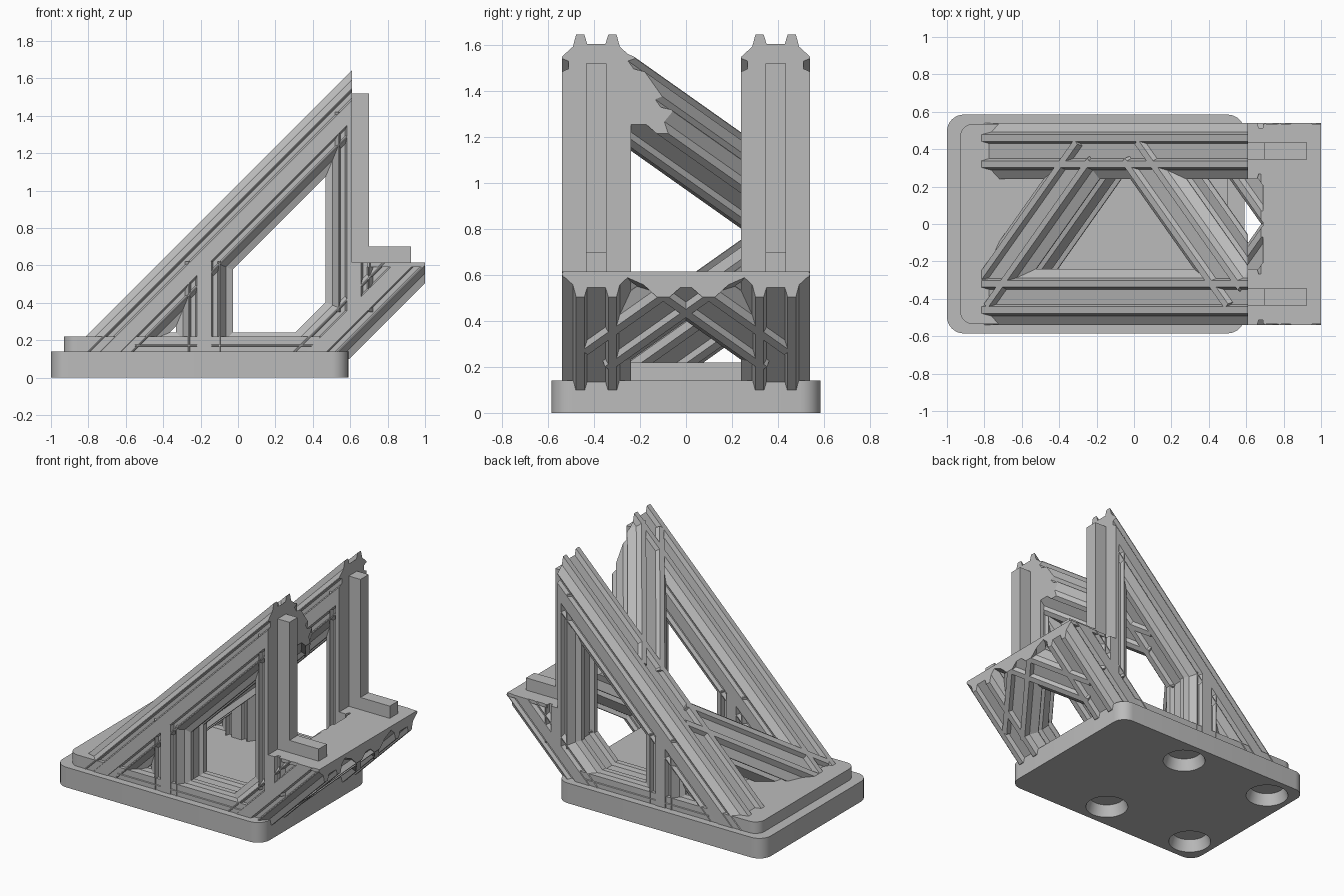
import bpy
import bmesh
from mathutils import Vector

if "Cube" in bpy.data.objects:
    bpy.data.objects.remove(bpy.data.objects["Cube"], do_unlink=True)

grey = bpy.data.materials.new("plain grey")
grey.use_nodes = True
grey.diffuse_color = (0.5, 0.5, 0.5, 1)
grey.node_tree.nodes["Principled BSDF"].inputs["Base Color"].default_value = (0.5, 0.5, 0.5, 1)

# Strut cross-section: two ridges on top and bottom, two grooves on each side
QUARTER = [(0.04, 0.124), (0.052, 0.152), (0.088, 0.152), (0.102, 0.115), (0.15, 0.084),
           (0.15, 0.079), (0.122, 0.071), (0.122, 0.047), (0.15, 0.038)]
RIGHT = QUARTER + [(u, -v) for u, v in reversed(QUARTER)]
PROFILE = RIGHT + [(-u, v) for u, v in reversed(RIGHT)]

UP = Vector((-1, 0, 1)).normalized()    # normal of the sloping frames
SIDE = 0.39                             # distance of the side frames from the middle
FLOOR = ((0, 0, 0.1), (0, 0, -1))       # clip planes: point, direction removed
WALL = ((0.61, 0, 0), (1, 0, 0))
SHELF = ((0, 0, 0.615), (0, 0, 1))
END = ((1, 0, 0), (1, 0, 0))


def finish(name, bm):
    bmesh.ops.recalc_face_normals(bm, faces=bm.faces[:])
    mesh = bpy.data.meshes.new(name)
    bm.to_mesh(mesh)
    bm.free()
    mesh.materials.append(grey)
    obj = bpy.data.objects.new(name, mesh)
    bpy.context.collection.objects.link(obj)
    return obj


def strut(name, start, end, normal, clips=()):
    start, end, normal = Vector(start), Vector(end), Vector(normal)
    across = (end - start).cross(normal).normalized()
    bm = bmesh.new()
    rings = [[bm.verts.new(p + across * u + normal * v) for u, v in PROFILE] for p in (start, end)]
    bm.faces.new(rings[0])
    bm.faces.new(rings[1])
    count = len(PROFILE)
    for i in range(count):
        j = (i + 1) % count
        bm.faces.new((rings[0][i], rings[0][j], rings[1][j], rings[1][i]))
    for point, direction in clips:
        bmesh.ops.bisect_plane(bm, geom=bm.verts[:] + bm.edges[:] + bm.faces[:], dist=1e-5,
                               plane_co=point, plane_no=direction, clear_outer=True)
        rim = [e for e in bm.edges if e.is_boundary]
        if rim:
            bmesh.ops.holes_fill(bm, edges=rim, sides=0)
    return finish(name, bm)


def block(name, low, high, radius=0):
    low, high = Vector(low), Vector(high)
    bm = bmesh.new()
    bmesh.ops.create_cube(bm, size=1)
    for v in bm.verts:
        v.co = [(low[i] + high[i]) / 2 + v.co[i] * (high[i] - low[i]) for i in range(3)]
    if radius:
        corners = [e for e in bm.edges if abs(e.verts[0].co.z - e.verts[1].co.z) > 0.01]
        bmesh.ops.bevel(bm, geom=corners, offset=radius, segments=8, profile=0.5, affect='EDGES')
    return finish(name, bm)


def smooth(obj):
    bpy.ops.object.select_all(action='DESELECT')
    obj.select_set(True)
    bpy.context.view_layer.objects.active = obj
    bpy.ops.object.shade_smooth_by_angle()


# Base with a raised step and four tapered sockets underneath
base = block("base", (-1, -0.585, 0), (0.59, 0.585, 0.14), 0.09)
step = block("base_step", (-0.93, -0.535, 0.1), (0.5, 0.535, 0.22), 0.07)
bm = bmesh.new()
for x in (-0.82, -0.1):
    for y in (-0.4, 0.4):
        made = bmesh.ops.create_cone(bm, cap_ends=True, segments=32, radius1=0.165,
                                     radius2=0.115, depth=0.16)
        bmesh.ops.translate(bm, verts=made["verts"], vec=(x, y, 0))
sockets = finish("socket_cutter", bm)
sockets.hide_render = True
cut = base.modifiers.new("sockets", 'BOOLEAN')
cut.operation = 'DIFFERENCE'
cut.solver = 'EXACT'
cut.object = sockets
bpy.context.view_layer.objects.active = base
bpy.ops.object.modifier_apply(modifier=cut.name)
bpy.data.objects.remove(sockets, do_unlink=True)
smooth(base)
smooth(step)

# Side frames, the same on both sides
for label, y in (("right", -SIDE), ("left", SIDE)):
    strut(label + "_main_beam", (-1.1, y, -0.28), (0.9, y, 1.72), UP, (FLOOR, WALL))
    strut(label + "_lower_beam", (0.2, y, -0.08), (1.3, y, 1.02), UP, (FLOOR, SHELF, END))
    strut(label + "_floor_beam", (-0.55, y, 0.09), (0.4, y, 0.09), (0, 0, 1), (FLOOR,))
    strut(label + "_short_post", (-0.18, y, 0.12), (-0.18, y, 0.62), (1, 0, 0))
    strut(label + "_tall_post", (0.62, y, 0.6), (0.62, y, 1.42), (1, 0, 0), (WALL,))
    strut(label + "_post_foot", (0.62, y, 0.35), (0.62, y, 0.615), (1, 0, 0))
    block(label + "_bracket_upright", (0.6, y - 0.045, 0.6), (0.7, y + 0.045, 1.52))
    block(label + "_bracket_foot", (0.6, y - 0.045, 0.6), (0.925, y + 0.045, 0.7))


# Diagonal braces between the frames, at 45 degrees within the sloping plane
def brace(name, x, plane_height, lean, clips):
    reach = lean * SIDE * 0.707
    strut(name, (x - reach, -SIDE, x - reach + plane_height),
          (x + reach, SIDE, x + reach + plane_height), UP, clips)


brace("upper_brace_low", -0.445, 0.82, 1, (FLOOR,))
brace("upper_brace_high", 0.36, 0.82, -1, (WALL,))
for label, lean in (("right", 1), ("left", -1)):
    brace("lower_brace_" + label, 0.89, -0.28, lean, (SHELF, END))

# Thin shelf joining the lower beams
block("shelf_plate", (0.69, -0.535, 0.592), (1, 0.535, 0.615))
